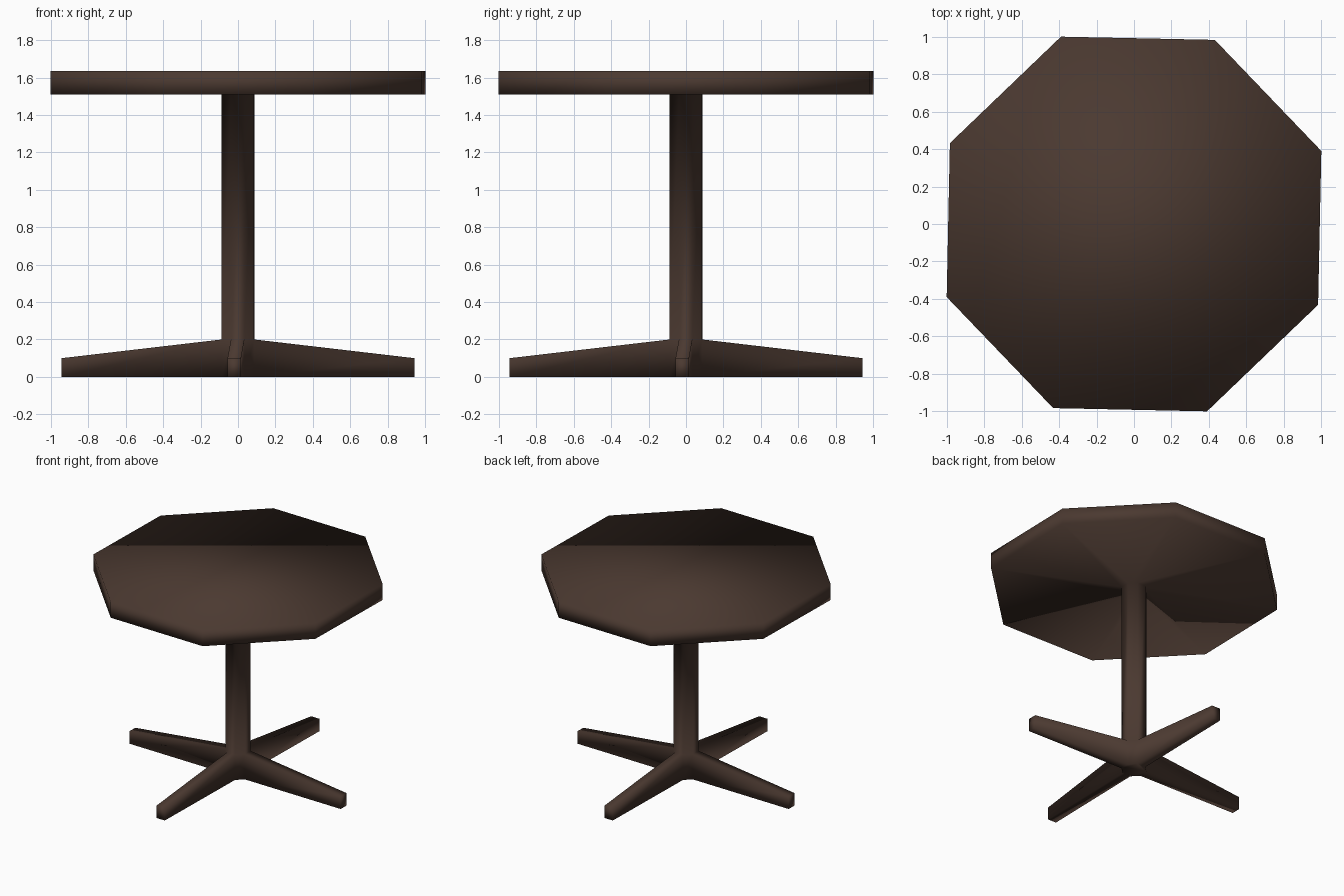
import bpy, bmesh, math
from mathutils import Matrix

if "Cube" in bpy.data.objects:
    bpy.data.objects.remove(bpy.data.objects["Cube"])

SIDES = 8
TURN = math.radians(-1.2)      # slight twist of the whole table
POST_R, TOP_R = 0.094, 1.075
LEG_REACH, LEG_TIP_H, HUB_H = 0.944, 0.10, 0.20
TOP_LOW, TOP_HIGH = 1.51, 1.635

bm = bmesh.new()


def ring(radius, z):
    """Octagon of vertices with flat sides facing the axes."""
    step = 2 * math.pi / SIDES
    return [bm.verts.new((radius * math.cos((i - 0.5) * step),
                          radius * math.sin((i - 0.5) * step), z))
            for i in range(SIDES)]


def bridge(low, high):
    """Side faces between two rings; face 0 looks towards +x."""
    return [bm.faces.new((low[i], low[(i + 1) % SIDES],
                          high[(i + 1) % SIDES], high[i]))
            for i in range(SIDES)]


# Hub, post, underside, rim and flat table top as one continuous skin
rings = [ring(POST_R, 0), ring(POST_R, HUB_H), ring(POST_R, TOP_LOW),
         ring(TOP_R, TOP_LOW), ring(TOP_R, TOP_HIGH)]
skins = [bridge(a, b) for a, b in zip(rings, rings[1:])]
bm.faces.new(rings[0][::-1])
bm.faces.new(rings[-1])

# Four tapering feet pulled out of every second hub side
for side in skins[0][::2]:
    normal = side.normal.copy() if side.normal.length else None
    side.normal_update()
    normal = side.normal.copy()
    tip = bmesh.ops.extrude_discrete_faces(bm, faces=[side])["faces"][0]
    shift = LEG_REACH - POST_R * math.cos(math.pi / SIDES)
    for v in tip.verts:
        v.co += normal * shift
        if v.co.z > 0.01:
            v.co.z = LEG_TIP_H

bmesh.ops.remove_doubles(bm, verts=bm.verts[:], dist=0.0001)
bmesh.ops.recalc_face_normals(bm, faces=bm.faces[:])
bm.transform(Matrix.Rotation(TURN, 4, 'Z'))
for f in bm.faces:
    f.smooth = True

mesh = bpy.data.meshes.new("pedestal_table")
bm.to_mesh(mesh)
bm.free()

# Dark wood
wood = bpy.data.materials.new("dark_brown_wood")
wood.diffuse_color = (0.07, 0.041, 0.030, 1)
wood.use_nodes = True
wood.node_tree.nodes["Principled BSDF"].inputs["Base Color"].default_value = wood.diffuse_color
mesh.materials.append(wood)

table = bpy.data.objects.new("pedestal_table", mesh)
bpy.context.collection.objects.link(table)
